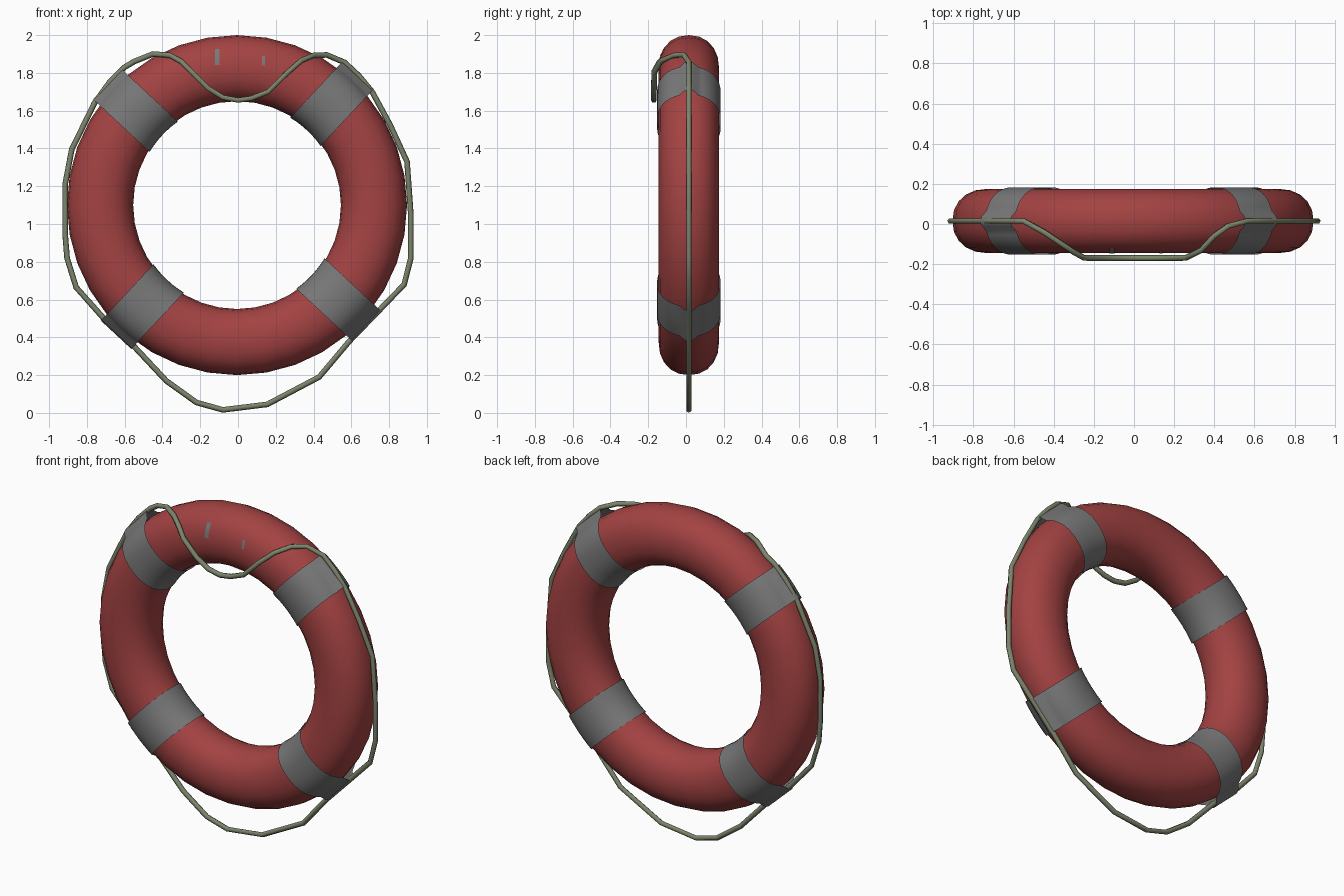
import bpy, bmesh, math

if "Cube" in bpy.data.objects:
    bpy.data.objects.remove(bpy.data.objects["Cube"])

CX, CY, CZ = -0.005, 0.015, 1.10      # ring centre
MAJOR, TUBE_R, TUBE_Y = 0.725, 0.175, 0.16
POW = 0.92                            # slightly squared tube section


def material(name, rgb):
    m = bpy.data.materials.new(name)
    m.diffuse_color = (*rgb, 1)
    m.use_nodes = True
    m.node_tree.nodes["Principled BSDF"].inputs["Base Color"].default_value = m.diffuse_color
    return m


RED = material("red", (0.37, 0.055, 0.055))
GREY = material("grey", (0.19, 0.188, 0.188))
ROPE = material("rope_green_grey", (0.2, 0.235, 0.15))


def section(a, grow=0.0):
    """Tube section: distance from ring axis, and y offset."""
    c, s = math.cos(a), math.sin(a)
    return (MAJOR + (TUBE_R + grow) * math.copysign(abs(c) ** POW, c),
            (TUBE_Y + grow) * math.copysign(abs(s) ** POW, s))


def grid_object(name, rows, mat, wrap_u, wrap_v):
    """Mesh from rows of points, optionally closed in either direction."""
    bm = bmesh.new()
    vs = [[bm.verts.new(p) for p in row] for row in rows]
    n, m = len(vs), len(vs[0])
    for i in range(n if wrap_u else n - 1):
        for j in range(m if wrap_v else m - 1):
            i2, j2 = (i + 1) % n, (j + 1) % m
            bm.faces.new((vs[i][j], vs[i][j2], vs[i2][j2], vs[i2][j]))
    bmesh.ops.recalc_face_normals(bm, faces=bm.faces[:])
    me = bpy.data.meshes.new(name)
    bm.to_mesh(me)
    bm.free()
    me.materials.append(mat)
    for p in me.polygons:
        p.use_smooth = True
    ob = bpy.data.objects.new(name, me)
    bpy.context.collection.objects.link(ob)
    return ob


# Float ring
rows = []
for i in range(36):
    t = 2 * math.pi * i / 36
    row = []
    for j in range(20):
        r, y = section(2 * math.pi * j / 20)
        row.append((CX + r * math.cos(t), CY + y, CZ + r * math.sin(t)))
    rows.append(row)
grid_object("float_ring", rows, RED, True, True)

# Four straight straps that bulge over the rope on the outside
for k, deg in enumerate((47, 137, 227, 317)):
    ct, st = math.cos(math.radians(deg)), math.sin(math.radians(deg))
    rows = []
    for i in range(7):
        t = -0.11 + 0.22 * i / 6
        row = []
        for j in range(48):
            a = 2 * math.pi * j / 48
            rho, y = section(a, 0.008)
            r = math.sqrt(rho * rho - t * t)
            if math.cos(a) > 0:
                r = max(r, 0.939 - 0.010 * (y / 0.024) ** 2)
            row.append((CX + r * ct - t * st, CY + y, CZ + r * st + t * ct))
        rows.append(row)
    grid_object("strap_%d" % (k + 1), rows, GREY, False, True)

# Two small grey marks on the upper front face
for k, (x0, z0, w, h) in enumerate(((-0.11, 1.885, 0.026, 0.085),
                                    (0.135, 1.865, 0.016, 0.05))):
    rows = []
    for i in range(3):
        row = []
        for j in range(5):
            x, z = x0 + w * (i / 2 - 0.5), z0 + h * (j / 4 - 0.5)
            c = (math.hypot(x - CX, z - CZ) - MAJOR) / TUBE_R
            s = math.sqrt(1 - abs(c) ** (2 / POW))
            row.append((x, CY - TUBE_Y * s ** POW - 0.003, z))
        rows.append(row)
    grid_object("mark_%d" % (k + 1), rows, GREY, False, False)

# Grab rope: draped over the front at the top, hanging loose below
G = 0.015
path = [
    (0, -0.17, 1.655), (-0.08, -0.17, 1.67), (-0.16, -0.17, 1.72),
    (-0.25, -0.168, 1.81), (-0.30, -0.14, 1.86), (-0.36, -0.10, 1.893),
    (-0.45, -0.04, 1.90), (-0.55, G, 1.86), (-0.60, G, 1.83),
    (-0.68, G, 1.75), (-0.76, G, 1.64), (-0.88, G, 1.395),
    (-0.915, G, 1.21), (-0.915, G, 0.945), (-0.905, G, 0.82),
    (-0.857, G, 0.665), (-0.715, G, 0.505), (-0.555, G, 0.357),
    (-0.38, G, 0.17), (-0.22, G, 0.055), (-0.08, G, 0.016),
    (0.155, G, 0.045), (0.43, G, 0.19), (0.59, G, 0.38),
    (0.74, G, 0.535), (0.88, G, 0.68), (0.915, G, 0.82),
    (0.915, G, 1.05), (0.895, G, 1.33), (0.805, G, 1.525),
    (0.71, G, 1.70), (0.64, G, 1.785), (0.565, G, 1.855),
    (0.47, -0.01, 1.895), (0.40, -0.06, 1.893), (0.335, -0.13, 1.865),
    (0.26, -0.168, 1.80), (0.16, -0.17, 1.70), (0.07, -0.17, 1.665),
]
cu = bpy.data.curves.new("grab_rope", 'CURVE')
cu.dimensions = '3D'
cu.bevel_depth = 0.015
cu.bevel_resolution = 1
sp = cu.splines.new('POLY')
sp.points.add(len(path) - 1)
for p, co in zip(sp.points, path):
    p.co = (*co, 1)
sp.use_cyclic_u = True
cu.materials.append(ROPE)
rope = bpy.data.objects.new("grab_rope", cu)
bpy.context.collection.objects.link(rope)
bpy.context.view_layer.objects.active = rope
rope.select_set(True)
bpy.ops.object.convert(target='MESH')
